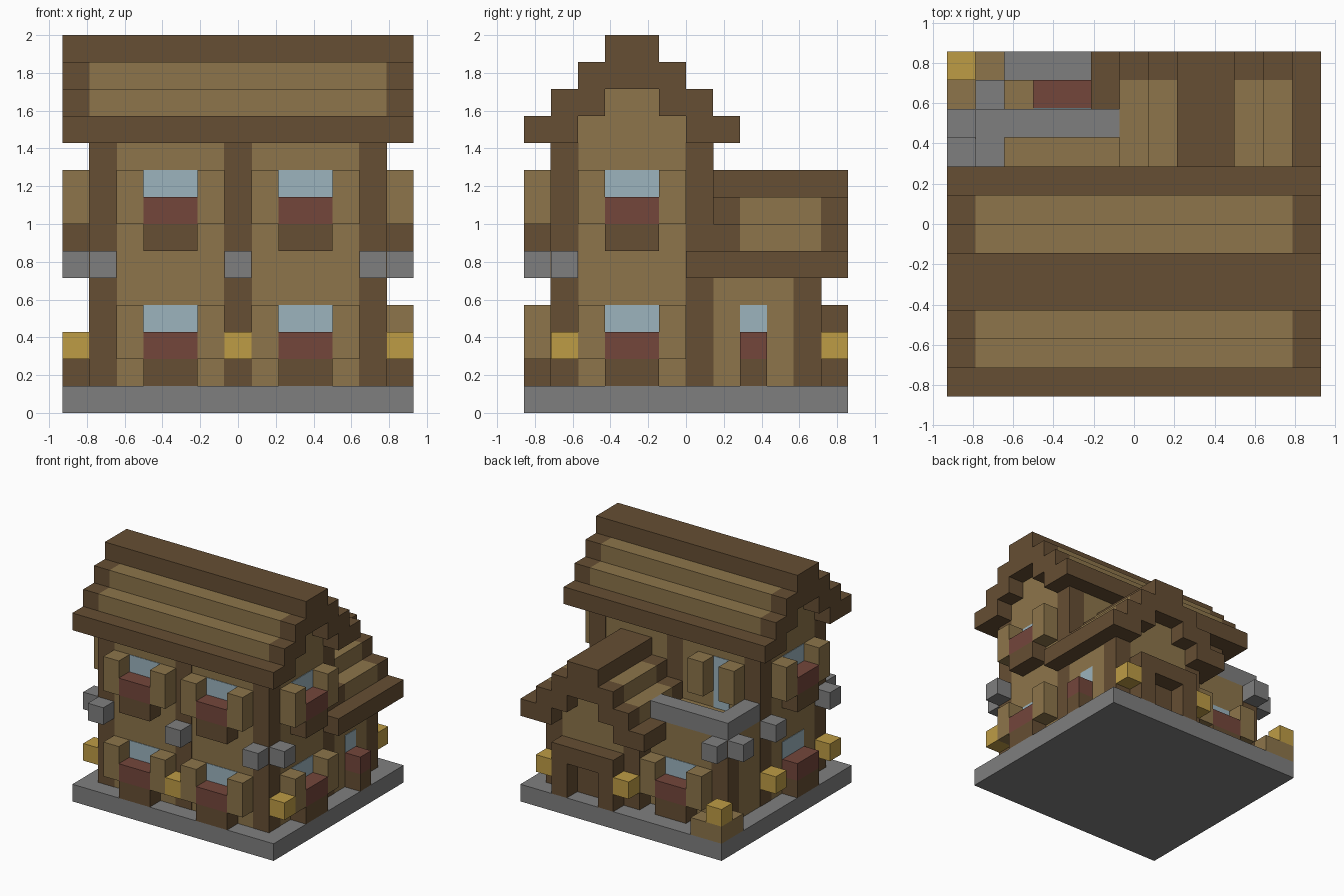
import bpy

# Remove only the default cube
old = bpy.data.objects.get("Cube")
if old:
    bpy.data.objects.remove(old, do_unlink=True)

U = 1 / 7  # size of one building block


def material(name, rgb):
    m = bpy.data.materials.new(name)
    m.use_nodes = True
    colour = (*rgb, 1)
    m.diffuse_color = colour
    m.node_tree.nodes["Principled BSDF"].inputs["Base Color"].default_value = colour
    return m


DARK = material("dark_timber", (0.133, 0.077, 0.033))
LIGHT = material("light_timber", (0.266, 0.178, 0.069))
STONE = material("grey_stone", (0.212, 0.212, 0.212))
LAMP = material("lantern_yellow", (0.515, 0.333, 0.06))
RED = material("flower_red", (0.174, 0.061, 0.044))
GLASS = material("window_glass", (0.333, 0.456, 0.515))


def box(name, mat, x, y, z, grow=0.0):
    """Box from block ranges on each axis; grow makes it slightly proud."""
    lo = [(x[0] - 6.5) * U, (y[0] - 6) * U, z[0] * U]
    hi = [(x[1] - 6.5) * U, (y[1] - 6) * U, z[1] * U]
    bpy.ops.mesh.primitive_cube_add(size=1, location=[(a + b) / 2 for a, b in zip(lo, hi)])
    ob = bpy.context.object
    ob.name = name
    ob.scale = [b - a + 2 * grow for a, b in zip(lo, hi)]
    ob.data.materials.append(mat)
    return ob


def block(name, mat, x, y, z):
    return box(name, mat, (x, x + 1), (y, y + 1), (z, z + 1))


def post(x, y, top):
    box("corner_post", DARK, (x, x + 1), (y, y + 1), (1, top), 0.003)


def on_wall(side, plane, name, mat, along, depth, z):
    """Box on a wall: along runs with the wall, depth points outward."""
    sign = 1 if side in ("right", "back") else -1
    out = tuple(sorted((plane, plane + sign * depth)))
    if side in ("front", "back"):
        box(name, mat, along, out, z)
    else:
        box(name, mat, out, along, z)


def window(side, plane, start, z, width=2, shutters=True):
    """Planter, flowers, glass and optional pair of shutters."""
    span = (start, start + width)
    on_wall(side, plane, "planter", DARK, span, 1, (z, z + 1))
    on_wall(side, plane, "flowers", RED, span, 1, (z + 1, z + 2))
    on_wall(side, plane, "window_pane", GLASS, span, 0.03, (z + 2, z + 3))
    if shutters:
        for s in (start - 1, start + width):
            on_wall(side, plane, "shutter", LIGHT, (s, s + 1), 1, (z + 1, z + 3))


def stepped_roof(name, centre, z, run, along_x, eave_starts):
    """Stepped gable roof with dark eaves, ridge and end rows."""
    def part(label, mat, length, across, level):
        x, y = (length, across) if along_x else (across, length)
        box(name + label, mat, x, y, (level, level + 1))

    a, b = run
    for sign, start in zip((-1, 1), eave_starts):
        for step in range(3):
            across = tuple(sorted((centre + sign * (4 - step), centre + sign * (2 - step))))
            if step == 0:
                part("_eave", DARK, (start, b), across, z)
                continue
            part("_slope", LIGHT, (a + 1, b - 1), across, z + step)
            for end in (a, b - 1):
                part("_end", DARK, (end, end + 1), across, z + step)
    part("_ridge", DARK, run, (centre - 1, centre + 1), z + 3)


# Stone base
box("base", STONE, (0, 13), (0, 12), (0, 1))

# Main house walls, gable and posts
box("main_walls", LIGHT, (1, 12), (1, 7), (1, 10))
box("main_gable", LIGHT, (1, 12), (2, 6), (10, 11))
box("main_gable_top", LIGHT, (1, 12), (3, 5), (11, 12))
for x in (1, 6, 11):
    for y in (1, 6):
        post(x, y, 10)
for x in (1, 11):
    for y in (1, 6):
        box("gable_post_top", DARK, (x, x + 1), (y, y + 1), (10, 11))
stepped_roof("main_roof", 4, 10, (0, 13), True, (0, 0))

# Rear wing walls, gable, posts and roof
box("wing_walls", LIGHT, (6, 12), (7, 11), (1, 5))
box("wing_gable", LIGHT, (7, 11), (7, 11), (5, 6))
box("wing_gable_top", LIGHT, (8, 10), (7, 11), (6, 7))
for x in (6, 11):
    post(x, 10, 5)
stepped_roof("wing_roof", 9, 5, (7, 12), False, (10, 6))

# Porch and door
for x in (7, 10):
    box("porch_post", DARK, (x, x + 1), (11, 12), (1, 3))
box("porch_lintel", DARK, (7, 11), (11, 12), (3, 4))
on_wall("back", 11, "door", DARK, (8, 10), 0.03, (1, 3))

# Rear ground floor with balcony on top
box("balcony_room", LIGHT, (1, 6), (7, 10), (1, 6))
post(1, 9, 5.97)
box("balcony_rail", STONE, (1, 6), (9, 10), (6, 7))
box("balcony_side_rail", STONE, (1, 2), (7, 9), (6, 7))
on_wall("back", 7, "balcony_door", GLASS, (3, 4), 0.03, (6, 9))
for x in (2, 4):
    on_wall("back", 7, "balcony_shutter", LIGHT, (x, x + 1), 1, (7, 9))

# Windows on both floors
for z in (1, 6):
    for x in (3, 8):
        window("front", 1, x, z)
    window("right", 12, 3, z)
    window("left", 1, 3, z, shutters=(z == 6))
window("right", 12, 8, 1, width=1, shutters=False)
window("back", 10, 3, 1)

# Stone beam ends on the posts
for x, y in ((0, 1), (1, 0), (6, 0), (11, 0), (12, 1), (0, 6), (0, 9), (1, 10)):
    block("beam_end", STONE, x, y, 5)

# Lanterns
for x, y in ((0, 1), (6, 0), (12, 1), (0, 6), (6, 11), (11, 11), (0, 11)):
    block("lantern", LAMP, x, y, 2)

# Low corner bench under the rear lantern
box("corner_bench", LIGHT, (0, 2), (11, 12), (1, 2))
block("corner_bench_side", LIGHT, 0, 10, 1)
